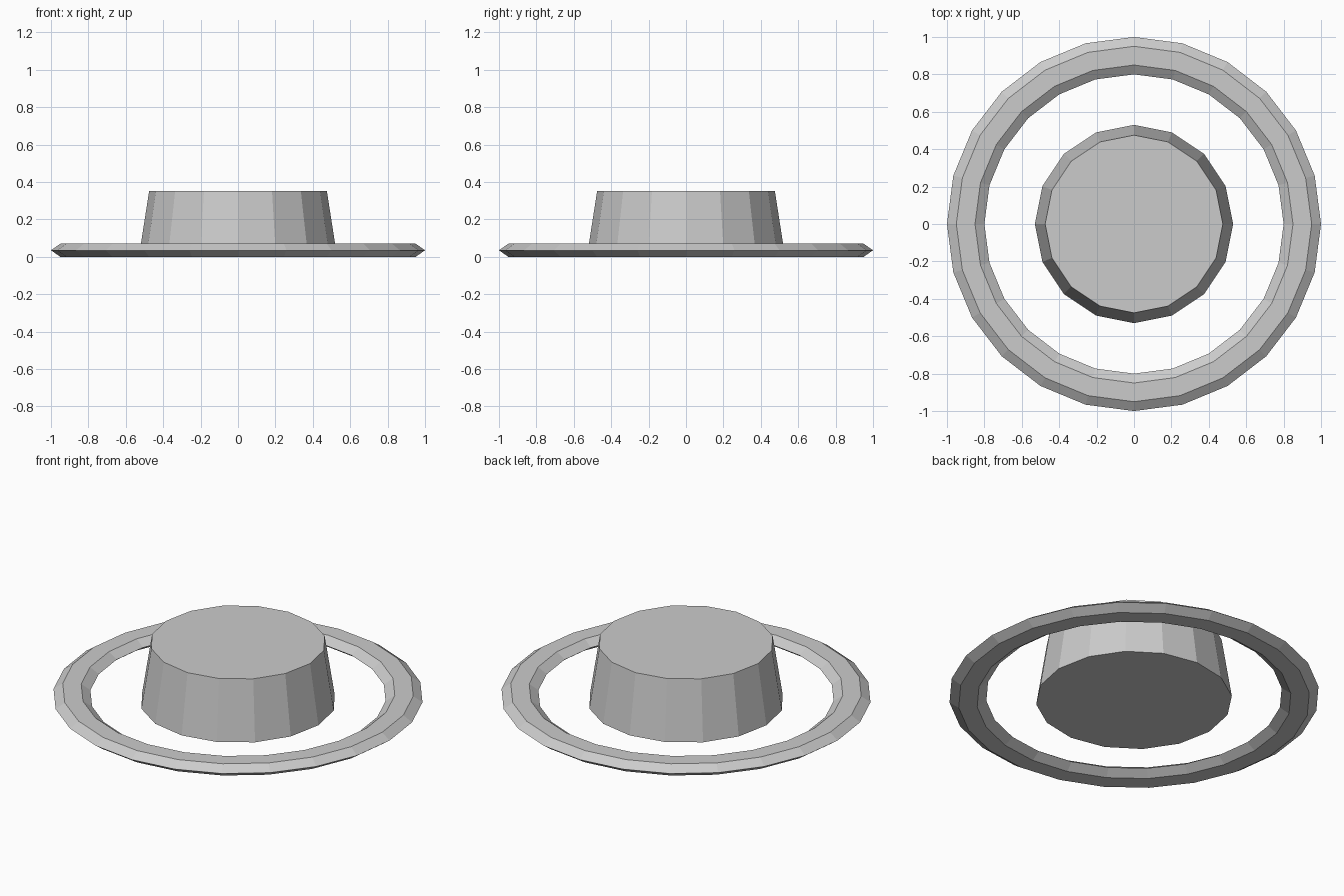
import bpy

if "Cube" in bpy.data.objects:
    bpy.data.objects.remove(bpy.data.objects["Cube"])

# Flat ring: 24-sided torus with a hexagonal section, squashed in z
bpy.ops.mesh.primitive_torus_add(major_segments=24, minor_segments=6,
                                 major_radius=0.9, minor_radius=0.1,
                                 location=(0, 0, 0.035))
ring = bpy.context.object
ring.name = "outer_ring"
ring.scale.z = 0.035 / 0.0866
bpy.ops.object.transform_apply(location=False, rotation=False, scale=True)

# Tapered central drum with 16 sides
height = 0.353
bpy.ops.mesh.primitive_cone_add(vertices=16, radius1=0.53, radius2=0.475,
                                depth=height, location=(0, 0, height / 2))
bpy.context.object.name = "center_drum"
